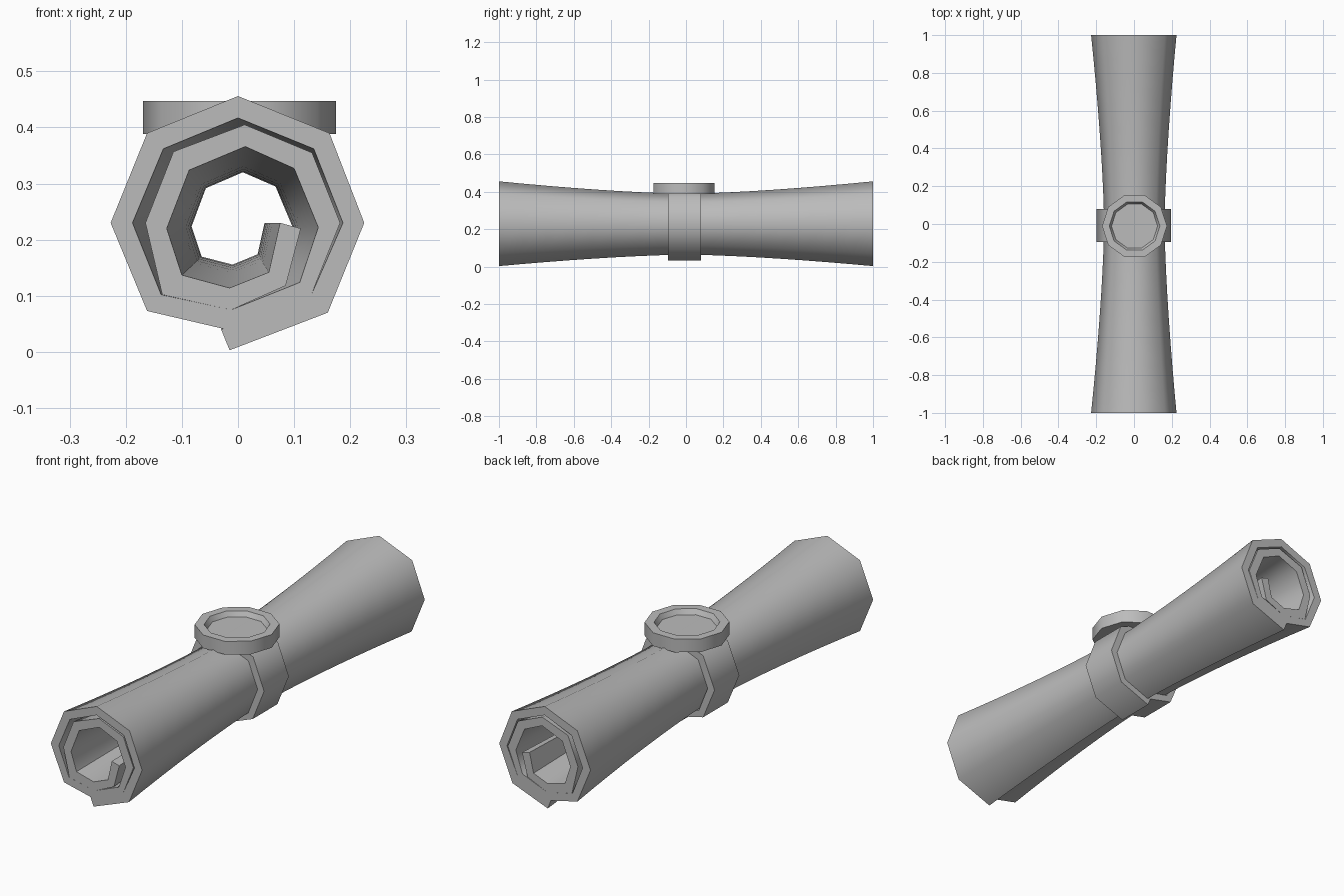
import bpy, bmesh, math

if "Cube" in bpy.data.objects:
    bpy.data.objects.remove(bpy.data.objects["Cube"])

grey = bpy.data.materials.new("plain grey")
grey.use_nodes = True
colour = (0.5, 0.5, 0.5, 1)
grey.diffuse_color = colour
grey.node_tree.nodes["Principled BSDF"].inputs["Base Color"].default_value = colour

AXIS_Z = 0.23  # height of the roll's axis


def finish(name, bm):
    """Turn a bmesh into a smooth-shaded object with sharp rims."""
    bmesh.ops.recalc_face_normals(bm, faces=bm.faces[:])
    mesh = bpy.data.meshes.new(name)
    bm.to_mesh(mesh)
    bm.free()
    mesh.materials.append(grey)
    obj = bpy.data.objects.new(name, mesh)
    bpy.context.collection.objects.link(obj)
    bpy.ops.object.select_all(action="DESELECT")
    obj.select_set(True)
    bpy.context.view_layer.objects.active = obj
    bpy.ops.object.shade_smooth_by_angle(angle=math.radians(50))
    return obj


def rolled_sheet(name, outer, inner, stations, scale):
    """Loft a thick rolled strip along y; scale(y, t) sizes each turn."""
    bm = bmesh.new()
    count = len(outer)
    loops = []
    for y in stations:
        loop = []
        for side in (outer, inner):
            ring = []
            for i, (x, z) in enumerate(side):
                s = scale(y, i / (count - 1)) / 1000
                ring.append(bm.verts.new((x * s, y, AXIS_Z + (z - 230) * s)))
            loop.append(ring)
        loops.append(loop[0] + loop[1][::-1])
    size = 2 * count
    for a, b in zip(loops, loops[1:]):
        for i in range(size):
            j = (i + 1) % size
            bm.faces.new((a[i], a[j], b[j], b[i]))
    # end faces follow the strip from flap to core
    for loop in (loops[0], loops[-1]):
        for i in range(count - 1):
            bm.faces.new((loop[i], loop[i + 1], loop[size - 2 - i], loop[size - 1 - i]))
    return finish(name, bm)


# Eight-sided spiral, from the loose outer flap to the core, in thousandths
outer = [(-15, 3), (160, 70), (225, 230), (163, 390), (0, 456), (-162, 390),
         (-227, 230), (-162, 73), (-12, 38), (130, 100), (182, 230), (132, 355),
         (12, 405), (-115, 357), (-165, 230), (-135, 102), (-12, 75), (85, 118),
         (112, 220)]
inner = [(-30, 40), (130, 100), (187, 230), (135, 362), (0, 417), (-133, 362),
         (-188, 230), (-137, 102), (-12, 75), (110, 124), (143, 222), (100, 327),
         (13, 366), (-87, 324), (-127, 220), (-100, 137), (-15, 114), (55, 142),
         (75, 230)]


def waisted(y, t):
    return 1 - (0.27 + 0.1 * t) * (1 - abs(y) ** 1.5)


# Rolled scroll, pinched at the middle
rolled_sheet("scroll_roll", outer, inner, [i / 8 - 1 for i in range(17)], waisted)

# Tie band: one turn of the same spiral
turn = 9
rolled_sheet("tie_band", outer[:turn], inner[:turn], (-0.095, 0.08),
             lambda y, t: 0.87)

# Ten-sided seal with a shallow dished top
bm = bmesh.new()
profile = [(0.172, 0.388), (0.172, 0.447), (0.134, 0.447), (0.122, 0.425)]
rings = []
for radius, z in profile:
    rings.append([bm.verts.new((0.003 + radius * math.cos(math.tau * k / 10),
                                -0.011 + radius * math.sin(math.tau * k / 10), z))
                  for k in range(10)])
for low, high in zip(rings, rings[1:]):
    for k in range(10):
        n = (k + 1) % 10
        bm.faces.new((low[k], low[n], high[n], high[k]))
bm.faces.new(rings[0])
bm.faces.new(rings[-1])
finish("seal", bm)
